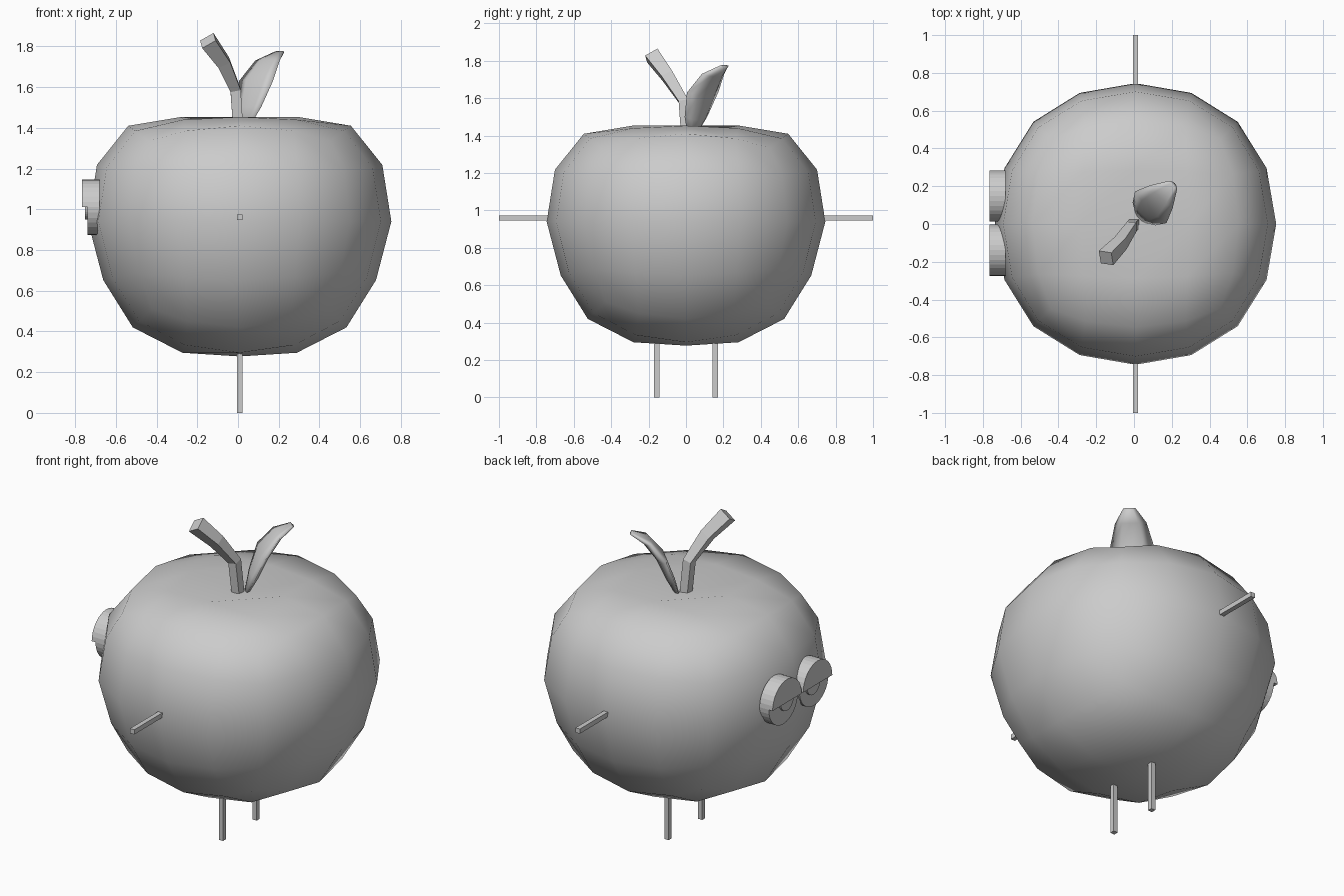
import bpy, bmesh
from math import sin, cos, pi, hypot
from mathutils import Vector

if "Cube" in bpy.data.objects:
    bpy.data.objects.remove(bpy.data.objects["Cube"])


def add_mesh(name, bm, smooth=False):
    bmesh.ops.recalc_face_normals(bm, faces=bm.faces)
    for f in bm.faces:
        f.smooth = smooth
    me = bpy.data.meshes.new(name)
    bm.to_mesh(me)
    bm.free()
    ob = bpy.data.objects.new(name, me)
    bpy.context.collection.objects.link(ob)
    return ob


def box(name, lo, hi):
    bm = bmesh.new()
    bmesh.ops.create_cube(bm, size=1)
    lo, hi = Vector(lo), Vector(hi)
    for v in bm.verts:
        v.co = Vector([lo[i] + (v.co[i] + 0.5) * (hi[i] - lo[i]) for i in range(3)])
    return add_mesh(name, bm)


def loft(name, rings, smooth=False):
    bm = bmesh.new()
    rows = [[bm.verts.new(p) for p in r] for r in rings]
    n = len(rows[0])
    for a, b in zip(rows, rows[1:]):
        for i in range(n):
            j = (i + 1) % n
            bm.faces.new((a[i], a[j], b[j], b[i]))
    bm.faces.new(rows[0])
    bm.faces.new(rows[-1])
    return add_mesh(name, bm, smooth)


def disc(name, y, z, r, x0, x1, a1=2 * pi, n=32):
    # disc (or half disc) facing -x
    count = n if a1 > 6 else n // 2 + 1
    angles = [2 * pi * i / n for i in range(count)]
    return loft(name, [[(x, y + r * cos(a), z + r * sin(a)) for a in angles] for x in (x0, x1)])


def interp(table, t, k):
    for a, b in zip(table, table[1:]):
        if t <= b[0]:
            f = (t - a[0]) / (b[0] - a[0])
            return a[k] + f * (b[k] - a[k])
    return table[-1][k]


# Apple body: subdivided cube reshaped by a height / width profile
CX = 0.008
bm = bmesh.new()
bmesh.ops.create_cube(bm, size=2)
body = add_mesh("apple_body", bm, True)
sub = body.modifiers.new("round", 'SUBSURF')
sub.levels = 2
bpy.context.view_layer.objects.active = body
body.select_set(True)
bpy.ops.object.modifier_apply(modifier=sub.name)
profile = [(-1.01, 0.275, 0.95), (-0.94, 0.29, 0.95), (-0.726, 0.42, 0.97),
           (-0.4, 0.65, 0.965), (0, 0.94, 1.0), (0.4, 1.22, 1.01),
           (0.726, 1.41, 1.01), (0.94, 1.455, 0.97), (1.01, 1.46, 0.97)]
top = max(v.co.z for v in body.data.vertices)
for v in body.data.vertices:
    n = v.co / top
    w = 0.745 * interp(profile, n.z, 2)
    z = interp(profile, n.z, 1)
    if n.z > 0.9 and hypot(n.x, n.y) < 0.1:
        z = 1.40  # dimple
    v.co = (CX + n.x * w, n.y * w, z)

# Arms and legs
T = 0.014
for s, side in ((-1, "right"), (1, "left")):
    ya, yb = sorted((s * 0.68, s * 1.0))
    box(side + "_arm", (CX - T, ya, 0.96 - T), (CX + T, yb, 0.96 + T))
    box(side + "_leg", (CX - T, s * 0.157 - T, 0), (CX + T, s * 0.157 + T, 0.36))

# Eyes with pupils and half-closed lids
for s, side in ((-1, "right"), (1, "left")):
    y = s * 0.143 + 0.005
    disc(side + "_eye", y, 1.01, 0.136, -0.68, -0.74)
    disc(side + "_pupil", y - s * 0.02, 1.01, 0.06, -0.70, -0.752)
    disc(side + "_eyelid", y, 1.01, 0.136, -0.70, -0.765, pi)

# Stem: square section, growing thicker towards the cut end
h = Vector((1, -1, 0)).normalized()
path = [((0.002, 0, 1.38), 0.035, (0, 0, 1)),
        ((-0.012, -0.014, 1.585), 0.036, (-0.2, -0.2, 1)),
        ((-0.07, -0.1, 1.72), 0.045, (-0.5, -0.6, 1)),
        ((-0.148, -0.18, 1.828), 0.054, (-0.65, -0.7, 1))]
rings = []
for p, r, d in path:
    p, v = Vector(p), Vector(d).normalized().cross(h)
    rings.append([p + h * r, p + v * r, p - h * r, p - v * r])
loft("stem", rings)

# Leaf: curved lens-shaped blade leaning away from the stem
out = Vector((1, 1, 0)).normalized()
blade = [(0.04, 1.39, 0.025, 0.012), (0.075, 1.5, 0.085, 0.028), (0.125, 1.63, 0.118, 0.034),
         (0.205, 1.73, 0.085, 0.028), (0.29, 1.775, 0.032, 0.014)]
rings = []
for u, z, w, t in blade:
    c = out * u + Vector((0, 0, z))
    nrm = (out * 0.87 - Vector((0, 0, 0.5))) * t
    rings.append([c + h * w, c + h * w * 0.5 + nrm, c + nrm * 1.3, c - h * w * 0.5 + nrm,
                  c - h * w, c - h * w * 0.5 - nrm * 0.3, c - nrm * 0.3, c + h * w * 0.5 - nrm * 0.3])
loft("leaf", rings, True)
